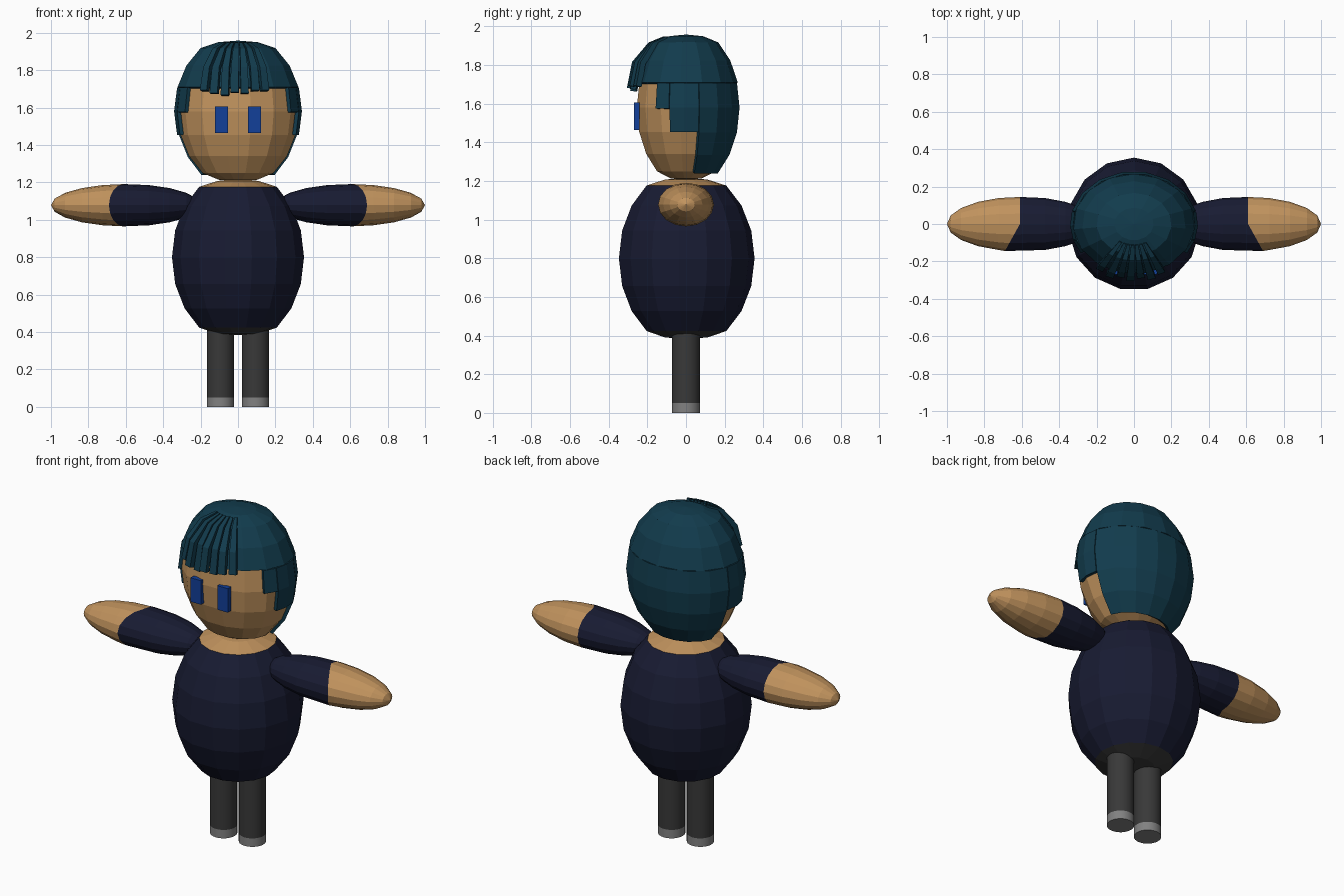
import bpy, bmesh
from math import cos, sin, radians, sqrt

if "Cube" in bpy.data.objects:
    bpy.data.objects.remove(bpy.data.objects["Cube"])


def material(name, col):
    m = bpy.data.materials.new(name)
    m.diffuse_color = (*col, 1)
    m.use_nodes = True
    m.node_tree.nodes["Principled BSDF"].inputs["Base Color"].default_value = m.diffuse_color
    return m


SKIN = material("skin", (0.53, 0.29, 0.11))
HAIR = material("teal hair", (0.006, 0.045, 0.075))
SHIRT = material("navy cloth", (0.009, 0.011, 0.032))
PANTS = material("dark grey", (0.04, 0.04, 0.04))
SHOE = material("shoe grey", (0.22, 0.22, 0.22))
EYE = material("eye blue", (0.006, 0.05, 0.32))


def mirror(ob):
    ob.modifiers.new("mirror", 'MIRROR').use_mirror_merge = False


def lathe(name, profile, point, mat, a0=90, a1=450, n=15, thick=0):
    """Sweep (r, h) profile over an angle range; point(r, h, c, s) gives xyz."""
    bm = bmesh.new()
    angles = [radians(a0 + (a1 - a0) * i / n) for i in range(n + 1)]
    rows = [[bm.verts.new(point(r, h, cos(a), sin(a))) for a in angles] for r, h in profile]
    for lo, hi in zip(rows, rows[1:]):
        for i in range(n):
            bm.faces.new((lo[i], lo[i + 1], hi[i + 1], hi[i]))
    bmesh.ops.remove_doubles(bm, verts=bm.verts, dist=1e-5)
    bmesh.ops.recalc_face_normals(bm, faces=bm.faces)
    me = bpy.data.meshes.new(name)
    bm.to_mesh(me)
    bm.free()
    me.materials.append(mat)
    ob = bpy.data.objects.new(name, me)
    bpy.context.collection.objects.link(ob)
    if thick:
        s = ob.modifiers.new("thickness", 'SOLIDIFY')
        s.thickness, s.offset = thick, 0
    return ob


def scaled(rx, ry):
    return lambda r, h, c, s: (rx * r * c, ry * r * s, h)


def rings(zc, height, degs):
    return [(cos(radians(d)), zc + height * sin(radians(d))) for d in degs]


# Torso: egg shape with a neck cap and a trouser cap
torso = scaled(0.355, 0.355)
lathe("shirt", rings(0.8, 0.465, range(-54, 55, 18)), torso, SHIRT)
lathe("neck", [(0.59, 1.176), (0.31, 1.208), (0, 1.215)], torso, SKIN)
lathe("trouser_top", [(0, 0.384), (0.31, 0.39), (0.59, 0.424)], torso, PANTS)

# Head
ball = rings(1.58, 0.408, range(-54, 55, 18))
crown = [(0.31, 1.94), (0, 1.948)]
lathe("head", [(0, 1.207), (0.31, 1.213)] + ball + crown, scaled(0.325, 0.26), SKIN)

# Hair shell: crown, back, sides and temples
shell = scaled(0.332, 0.272)
lathe("hair_crown", ball[4:] + crown, shell, HAIR, thick=0.02)
lathe("hair_back", [(0.585, 1.245)] + ball[1:5], shell, HAIR, 14, 166, 7, 0.02)
mirror(lathe("hair_side", ball[2:5], shell, HAIR, -18, 14, 2, 0.02))
mirror(lathe("hair_temple", [(1.0, 1.575), ball[4]], shell, HAIR, -34, -18, 1, 0.02))

# Fringe strands laid over the front of the crown
strands = [(-122, 1.69), (-111, 1.675), (-102, 1.665), (-93, 1.68),
           (-84, 1.675), (-75, 1.69), (-65, 1.69)]
for k, (a, z) in enumerate(strands):
    lift = 1.05 if k % 2 else 1.0
    lock = [(1.02 * lift, z), (0.93 * lift, 1.81), (0.68, 1.905), (0.4, 1.935)]
    lathe(f"fringe_strand_{k + 1}", lock, shell, HAIR, a - 3.6, a + 3.6, 1, 0.03)

# Eyes
bpy.ops.mesh.primitive_cube_add(size=1)
eye = bpy.context.object
eye.name = "eyes"
for v in eye.data.vertices:
    v.co = (0.088 + v.co.x * 0.069, -0.255 + v.co.y * 0.03, 1.536 + v.co.z * 0.142)
eye.data.materials.append(EYE)
mirror(eye)


# Arms: ellipsoids along x; the cuff (h = 0.61) slants on the front half
def arm(r, h, c, s):
    y = 0.146 * r * s
    if h == 0.61:
        h += 0.08 * max(0, -s)
        y *= 0.99
    return (h, y, 1.078 + 0.113 * r * c)


def arm_profile(xs):
    return [(sqrt(max(0, 1 - ((x - 0.6) / 0.4) ** 2)), x) for x in xs]


mirror(lathe("sleeves", arm_profile([0.2, 0.22, 0.276, 0.365, 0.476, 0.61]), arm, SHIRT, 0, 360, 16))
mirror(lathe("hands", arm_profile([0.61, 0.724, 0.835, 0.924, 0.98, 1.0]), arm, SKIN, 0, 360, 16))

# Legs and shoes
for name, z0, z1, mat in (("legs", 0.05, 0.45, PANTS), ("shoes", 0, 0.05, SHOE)):
    leg = lathe(name, [(0, z0), (1, z0), (1, z1), (0, z1)],
                lambda r, h, c, s: (0.094 + 0.073 * r * c, 0.073 * r * s, h), mat, n=32)
    bpy.context.view_layer.objects.active = leg
    bpy.ops.object.select_all(action='DESELECT')
    leg.select_set(True)
    bpy.ops.object.shade_smooth_by_angle()
    mirror(leg)
